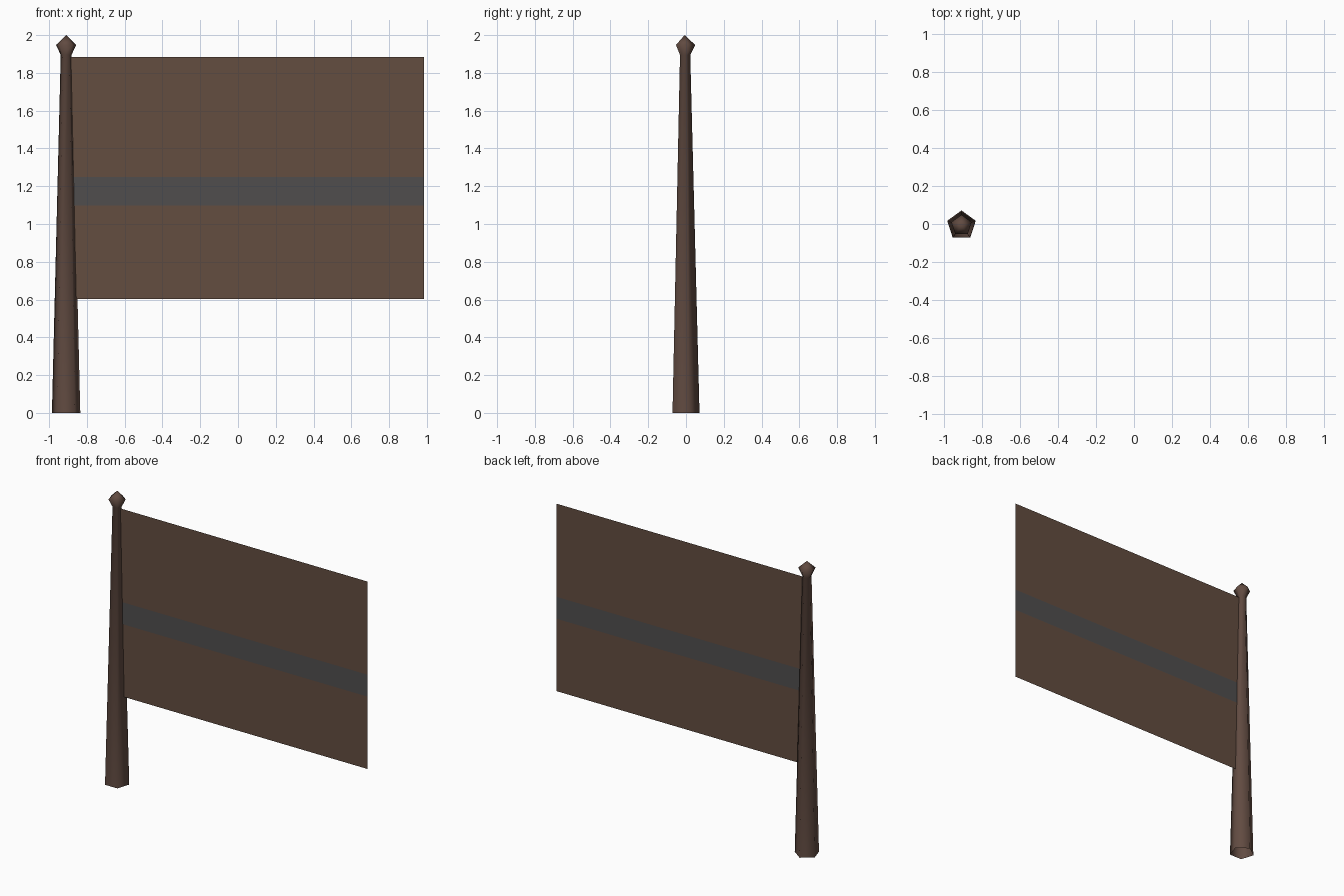
import bpy, bmesh, math

if "Cube" in bpy.data.objects:
    bpy.data.objects.remove(bpy.data.objects["Cube"])

CX, CY = -0.91, -0.0075   # pole axis


def material(name, rgb):
    m = bpy.data.materials.new(name)
    m.diffuse_color = (*rgb, 1)
    m.use_nodes = True
    m.node_tree.nodes["Principled BSDF"].inputs["Base Color"].default_value = m.diffuse_color
    return m


def make_object(name, bm, mats):
    me = bpy.data.meshes.new(name)
    bm.to_mesh(me)
    bm.free()
    for m in mats:
        me.materials.append(m)
    ob = bpy.data.objects.new(name, me)
    bpy.context.collection.objects.link(ob)
    return ob


wood = material("dark wood brown", (0.120, 0.070, 0.053))
cloth = material("cloth brown", (0.125, 0.074, 0.051))
grey = material("stripe grey", (0.080, 0.076, 0.076))

# Pole: tapering five-sided shaft ending in a pointed finial, open at the base
bm = bmesh.new()
rings = []
for r, z in [(0.079, 0.0), (0.030, 1.895), (0.056, 1.948)]:
    angles = [math.pi / 2 + i * math.tau / 5 for i in range(5)]
    rings.append([bm.verts.new((CX + r * math.cos(a), CY + r * math.sin(a), z)) for a in angles])
for low, high in zip(rings, rings[1:]):
    for i in range(5):
        j = (i + 1) % 5
        bm.faces.new((low[i], low[j], high[j], high[i]))
tip = bm.verts.new((CX, CY, 2.0))
for i in range(5):
    bm.faces.new((rings[-1][i], rings[-1][(i + 1) % 5], tip))
for f in bm.faces:
    f.smooth = True
make_object("pole", bm, [wood])

# Flag: thin sheet in three bands, the middle one is the stripe
bm = bmesh.new()
rows = [[bm.verts.new((x, CY, z)) for x in (CX, 0.985)] for z in (0.603, 1.098, 1.248, 1.885)]
for k in range(3):
    f = bm.faces.new((rows[k][0], rows[k][1], rows[k + 1][1], rows[k + 1][0]))
    f.material_index = 1 if k == 1 else 0
make_object("flag", bm, [cloth, grey])
